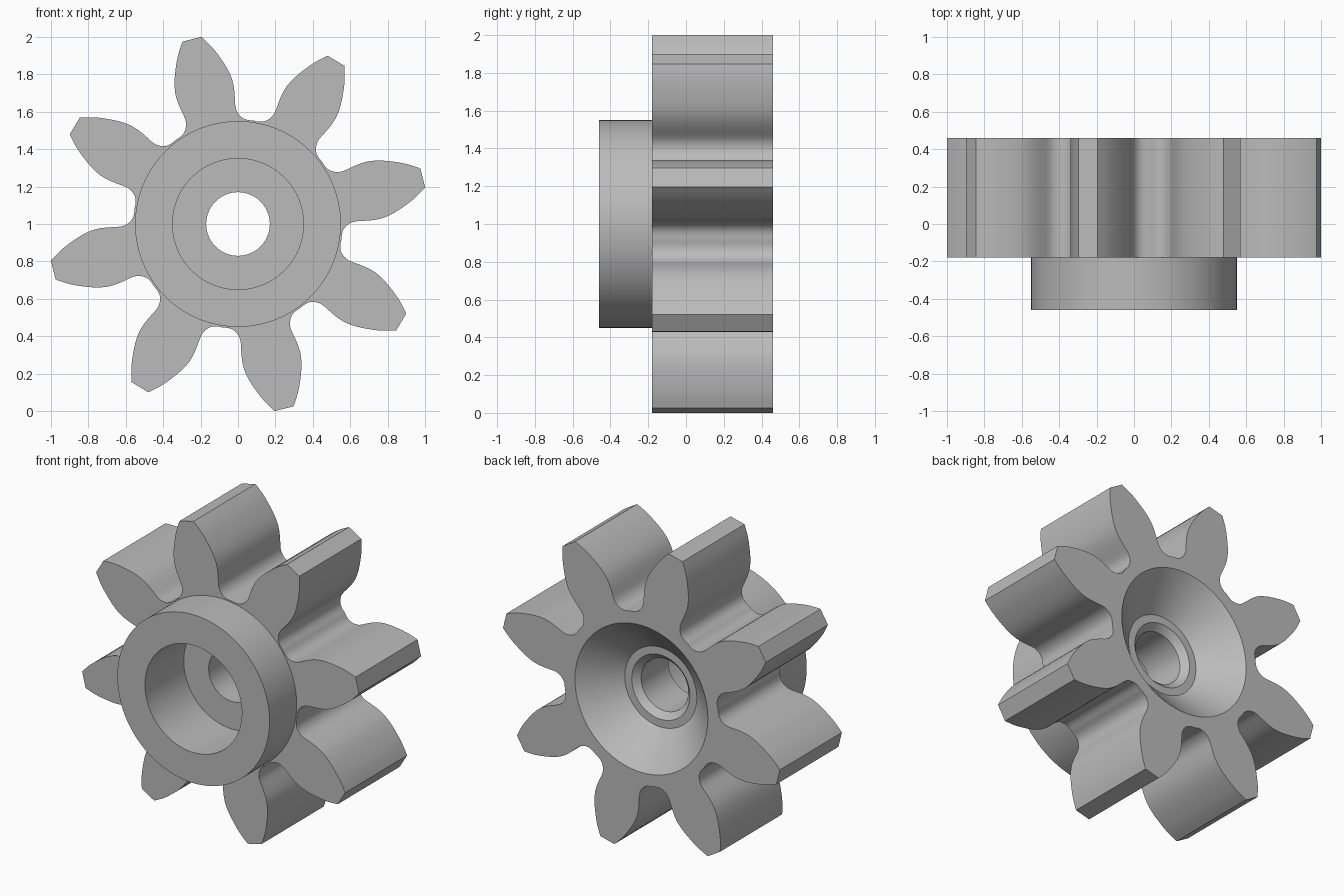
import bpy, bmesh, math
from mathutils import Vector

cube = bpy.data.objects.get("Cube")
if cube:
    bpy.data.objects.remove(cube, do_unlink=True)

TEETH, PHASE = 8, math.radians(14)
BACK, SHOULDER, FRONT = 0.46, -0.18, -0.46

# Tooth flank from tip to root: distance along the tooth, half width
flank = [Vector(p) for p in (
    (1.018, .052), (.955, .092), (.89, .121), (.825, .144), (.765, .156),
    (.71, .155), (.655, .146), (.61, .138), (.575, .143), (.545, .16),
    (.527, .185), (.517, .214))]


def refine(pts):
    """Insert smooth midpoints between the points."""
    out = []
    for i in range(len(pts) - 1):
        a, b = pts[i], pts[i + 1]
        before, after = pts[max(i - 1, 0)], pts[min(i + 2, len(pts) - 1)]
        out += [a, (a + b) * 0.5625 - (before + after) * 0.0625]
    return out + [pts[-1]]


# One full tooth, mirrored about its centre line, as polar points
side = [(p.length, math.atan2(p.y, p.x)) for p in refine(flank)]
tooth = [(r, -a) for r, a in reversed(side)] + [(flank[0].x, 0.0)] + side[:-1]
outline = [(r, a + PHASE + t * math.tau / TEETH)
           for t in range(TEETH) for r, a in tooth]

# Cross-section as rings (radius, y); None means the toothed outline
section = [
    (None, BACK), (None, SHOULDER),              # toothed wheel
    (.55, SHOULDER), (.55, FRONT),               # hub
    (.35, FRONT), (.35, -.06),                   # front bore
    (.17, -.06), (.17, .22),                     # shaft hole
    (.21, .26), (.26, .26),                      # chamfer and seat
    (.48, BACK),                                 # conical recess
]

bm = bmesh.new()
rings = [[bm.verts.new(((radius or r) * math.cos(a), y,
                        1 + (radius or r) * math.sin(a))) for r, a in outline]
         for radius, y in section]
count = len(outline)
for k, ring in enumerate(rings):
    nxt = rings[(k + 1) % len(rings)]
    for i in range(count):
        j = (i + 1) % count
        bm.faces.new((ring[i], ring[j], nxt[j], nxt[i]))
bmesh.ops.recalc_face_normals(bm, faces=bm.faces)

mesh = bpy.data.meshes.new("pinion_gear")
bm.to_mesh(mesh)
bm.free()
gear = bpy.data.objects.new("pinion_gear", mesh)
bpy.context.collection.objects.link(gear)

# Plain grey finish
grey = bpy.data.materials.new("plain_grey")
grey.use_nodes = True
colour = (0.5, 0.5, 0.5, 1)
grey.diffuse_color = colour
grey.node_tree.nodes["Principled BSDF"].inputs["Base Color"].default_value = colour
mesh.materials.append(grey)

bpy.ops.object.select_all(action='DESELECT')
gear.select_set(True)
bpy.context.view_layer.objects.active = gear
bpy.ops.object.shade_smooth_by_angle(angle=math.radians(30))
